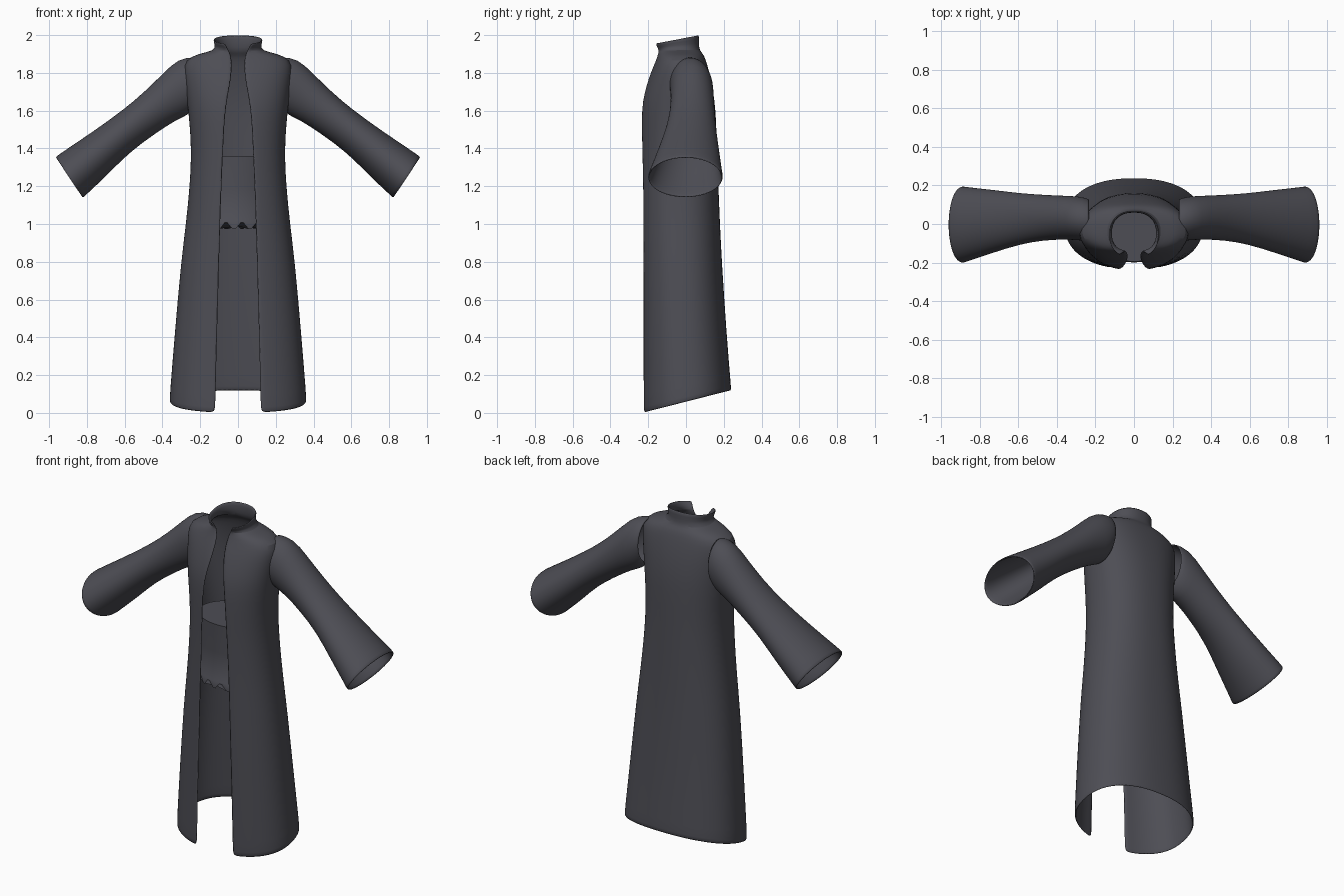
import bpy, bmesh, math

if "Cube" in bpy.data.objects:
    bpy.data.objects.remove(bpy.data.objects["Cube"])

cloth = bpy.data.materials.new("charcoal_cloth")
cloth.diffuse_color = (0.075, 0.075, 0.09, 1)
cloth.use_nodes = True
cloth.node_tree.nodes["Principled BSDF"].inputs["Base Color"].default_value = cloth.diffuse_color


def power(v, e):
    return math.copysign(abs(v) ** e, v)


def loft(name, rows, closed=False, caps=False):
    """Skin a list of equal-length point rows into one object."""
    bm = bmesh.new()
    grid = [[bm.verts.new(p) for p in row] for row in rows]
    n = len(rows[0])
    for a, b in zip(grid, grid[1:]):
        for j in range(n if closed else n - 1):
            k = (j + 1) % n
            bm.faces.new((a[j], a[k], b[k], b[j]))
    if caps:
        bm.faces.new(grid[-1])
        bm.faces.new(grid[0][::-1])
    mesh = bpy.data.meshes.new(name)
    bm.to_mesh(mesh)
    bm.free()
    ob = bpy.data.objects.new(name, mesh)
    bpy.context.collection.objects.link(ob)
    mesh.materials.append(cloth)
    bpy.ops.object.select_all(action='DESELECT')
    bpy.context.view_layer.objects.active = ob
    ob.select_set(True)
    bpy.ops.object.shade_smooth_by_angle(angle=math.radians(50))
    return ob


def make_cloth(ob):
    """Thin fabric thickness, then smoothing."""
    s = ob.modifiers.new("thickness", 'SOLIDIFY')
    s.thickness, s.offset = 0.01, -1
    ob.modifiers.new("smooth", 'SUBSURF').levels = 1
    ob.modifiers["smooth"].render_levels = 1


def coat_row(z, tilt, w, yf, yb, gap, n=2.3, cols=44):
    """Horseshoe section, open at the front by 2 * gap."""
    cy, t0 = (yf + yb) / 2, math.asin((gap / w) ** (n / 2))
    row = []
    for j in range(cols + 1):
        t = t0 + (2 * math.pi - 2 * t0) * j / cols
        x = w * power(math.sin(t), 2 / n)
        y = cy - (yb - yf) / 2 * power(math.cos(t), 2 / n)
        row.append((x, y, z + tilt * y))
    return row


# coat body and standing collar: z, tilt, half width, front y, back y, half gap
coat = [
    (0.058, 0.25, 0.363, -0.235, 0.24, 0.12),
    (0.10, 0.24, 0.361, -0.235, 0.237, 0.12),
    (0.40, 0.08, 0.337, -0.235, 0.215, 0.112),
    (0.80, 0, 0.302, -0.235, 0.19, 0.10),
    (1.00, 0, 0.276, -0.235, 0.18, 0.095),
    (1.20, 0, 0.256, -0.237, 0.172, 0.088),
    (1.38, 0, 0.246, -0.24, 0.165, 0.08),
    (1.55, 0, 0.258, -0.242, 0.16, 0.072),
    (1.65, 0, 0.27, -0.235, 0.152, 0.06),
    (1.74, 0, 0.28, -0.21, 0.138, 0.042),
    (1.81, 0, 0.287, -0.185, 0.122, 0.032),
    (1.87, 0, 0.28, -0.158, 0.105, 0.032),
    (1.902, 0, 0.21, -0.15, 0.09, 0.04),
    (1.918, 0, 0.125, -0.152, 0.072, 0.05),
    (1.95, 0.1, 0.122, -0.165, 0.068, 0.062),
    (1.986, 0.2, 0.132, -0.18, 0.07, 0.075),
]
make_cloth(loft("coat_body", [coat_row(*r) for r in coat]))

# flared sleeves: top x, top z, bottom x, bottom z, front y, back y
sleeve = [
    (0.23, 1.885, 0.23, 1.62, -0.09, 0.13),
    (0.315, 1.877, 0.262, 1.575, -0.085, 0.145),
    (0.39, 1.805, 0.33, 1.55, -0.08, 0.147),
    (0.49, 1.705, 0.45, 1.47, -0.085, 0.152),
    (0.60, 1.61, 0.58, 1.375, -0.105, 0.16),
    (0.76, 1.495, 0.70, 1.25, -0.15, 0.178),
    (0.94, 1.375, 0.80, 1.158, -0.195, 0.193),
    (0.967, 1.355, 0.82, 1.137, -0.205, 0.198),
]
rows = []
for tx, tz, bx, bz, yf, yb in sleeve:
    row = []
    for j in range(28):
        t = 2 * math.pi * j / 28
        c, s = math.cos(t), math.sin(t)
        row.append(((tx + bx) / 2 + (tx - bx) / 2 * c,
                    (yf + yb) / 2 - (yb - yf) / 2 * s,
                    (tz + bz) / 2 + (tz - bz) / 2 * c))
    rows.append(row)
sleeves = loft("sleeves", rows, closed=True)
sleeves.modifiers.new("mirror", 'MIRROR')
make_cloth(sleeves)

# inner waist piece with a closed top and a ruffled lower edge
rows = []
for z, grow, ruffle in ((0.99, 0.004, 0.02), (1.015, 0.004, 0), (1.02, 0, 0),
                        (1.19, -0.004, 0), (1.36, 0, 0)):
    row = []
    for j in range(96):
        t = 2 * math.pi * j / 96
        row.append(((0.215 + grow) * math.sin(t),
                    -0.03 - (0.165 + grow) * math.cos(t),
                    z + ruffle * math.sin(16 * t)))
    rows.append(row)
loft("waist_piece", rows, closed=True, caps=True)
